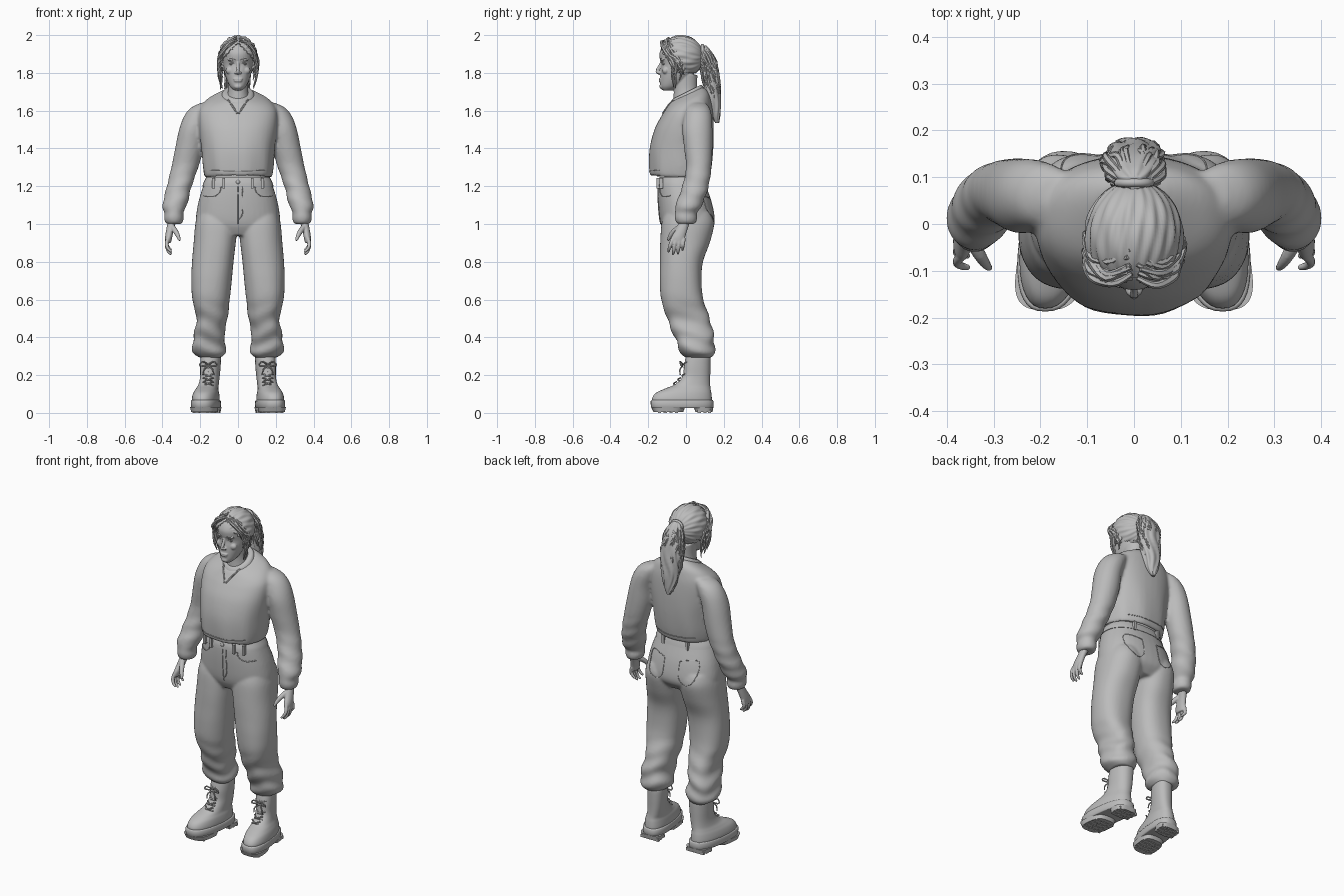
import bpy, bmesh, math, random
from mathutils import Vector, Matrix
from mathutils.bvhtree import BVHTree

random.seed(4)
if "Cube" in bpy.data.objects:
    bpy.data.objects.remove(bpy.data.objects["Cube"])

grey = bpy.data.materials.new("plain grey")
grey.use_nodes = True
GREY = (0.5, 0.5, 0.5, 1)
grey.diffuse_color = GREY
grey.node_tree.nodes["Principled BSDF"].inputs["Base Color"].default_value = GREY


def finish(bm, name, mirror=False):
    if mirror:
        geom = bmesh.ops.duplicate(bm, geom=bm.verts[:] + bm.edges[:] + bm.faces[:])["geom"]
        for v in (g for g in geom if isinstance(g, bmesh.types.BMVert)):
            v.co.x *= -1
    bmesh.ops.recalc_face_normals(bm, faces=bm.faces)
    me = bpy.data.meshes.new(name)
    bm.to_mesh(me)
    bm.free()
    me.materials.append(grey)
    ob = bpy.data.objects.new(name, me)
    bpy.context.collection.objects.link(ob)
    select([ob])
    bpy.ops.object.shade_smooth_by_angle(angle=math.radians(50))
    return ob


def select(obs):
    bpy.ops.object.select_all(action="DESELECT")
    for o in obs:
        o.select_set(True)
    bpy.context.view_layer.objects.active = obs[0]


def smooth_path(rows, steps):
    """Catmull-Rom interpolation of equal-length tuples."""
    out, last = [], len(rows) - 1
    for i in range(last):
        a, b, c, d = (rows[max(0, min(last, i + k))] for k in (-1, 0, 1, 2))
        for s in range(steps):
            t = s / steps
            out.append([q + .5 * t * (r - p + t * (2*p - 5*q + 4*r - w + t * (3*(q - r) + w - p)))
                        for p, q, r, w in zip(a, b, c, d)])
    return out + [list(rows[-1])]


def skin(bm, rings):
    for a, b in zip(rings, rings[1:]):
        for i in range(len(a)):
            j = (i + 1) % len(a)
            bm.faces.new((a[i], a[j], b[j], b[i]))
    bm.faces.new(rings[0])
    bm.faces.new(rings[-1])


def loft(name, rows, mirror=False, segs=40, steps=5, power=2.3, fold=None, shear=0):
    """Rows are height, x range, y range and tilt."""
    bm, rings = bmesh.new(), []
    for z, x0, x1, y0, y1, tilt in smooth_path([tuple(r) + (0,) * (6 - len(r)) for r in rows], steps):
        ring = []
        for i in range(segs):
            a = math.tau * i / segs
            c, s = (math.copysign(abs(f) ** (2 / power), f) for f in (math.cos(a), math.sin(a)))
            k = 1 + (fold(z, a) if fold else 0)
            y = (y0 + y1) / 2 + k * s * (y1 - y0) / 2
            x = (x0 + x1) / 2 + k * c * (x1 - x0) / 2 - shear * y
            ring.append(bm.verts.new((x, y, z + tilt * s * (y1 - y0) / 2)))
        rings.append(ring)
    skin(bm, rings)
    return finish(bm, name, mirror)


def tubes(name, paths, mirror=False, sides=8, steps=4):
    """Each path holds points with a radius: x, y, z, r."""
    bm = bmesh.new()
    for path in paths:
        pts, rings = smooth_path(path, steps), []
        for i, p in enumerate(pts):
            d = Vector(pts[min(i + 1, len(pts) - 1)][:3]) - Vector(pts[max(i - 1, 0)][:3])
            rot = d.to_track_quat("Z", "Y")
            rings.append([bm.verts.new(Vector(p[:3]) + rot @ Vector(
                (p[3] * math.cos(math.tau * k / sides), p[3] * math.sin(math.tau * k / sides), 0)))
                for k in range(sides)])
        skin(bm, rings)
    return finish(bm, name, mirror)


def balls(name, specs, mirror=False):
    bm = bmesh.new()
    for loc, size in specs:
        m = Matrix.Translation(loc) @ Matrix.Diagonal((*size, 1))
        bmesh.ops.create_uvsphere(bm, u_segments=20, v_segments=14, radius=1, matrix=m)
    return finish(bm, name, mirror)


def boxes(name, specs, mirror=False):
    bm = bmesh.new()
    for loc, size in specs:
        m = Matrix.Translation(loc) @ Matrix.Diagonal((*size, 1))
        bmesh.ops.create_cube(bm, size=1, matrix=m)
    return finish(bm, name, mirror)


def blend(name, obs, voxel, rounds):
    select(obs)
    bpy.ops.object.join()
    ob = obs[0]
    ob.name = name
    r = ob.modifiers.new("blend", "REMESH")
    r.mode, r.voxel_size, r.use_smooth_shade = "VOXEL", voxel, True
    s = ob.modifiers.new("soften", "SMOOTH")
    s.factor, s.iterations = .5, rounds
    return ob


def seams(name, target, lines, front=True, r=.003, mirror=False):
    """Thin raised lines laid on the surface of a part."""
    deps = bpy.context.evaluated_depsgraph_get()
    tree, way, paths = BVHTree.FromObject(target, deps), (1 if front else -1), []
    for line in lines:
        hits = [tree.ray_cast(Vector((x, -way, z)), Vector((0, way, 0)))[0] for x, z in smooth_path(line, 8)]
        paths.append([(h.x, h.y - way * .001, h.z, r) for h in hits if h])
    return tubes(name, paths, mirror, 6, 1)


# Sweater: body with a hollow hem, and sleeves, blended together
def sleeve_fold(z, a):
    return .05 * math.sin(75 * z + 2 * math.sin(a + 1)) * max(0, 1 - abs(z - 1.16) / .17)


def body_fold(z, a):
    return .012 * math.sin(9 * a + 6 * z) * max(0, min(1, (1.5 - z) * 5))


torso = loft("torso", [(1.31, -.155, .155, -.162, .1), (1.262, -.16, .16, -.168, .102, -.05),
    (1.246, -.176, .176, -.188, .12, -.05), (1.3, -.187, .187, -.195, .135),
    (1.4, -.195, .195, -.192, .145), (1.5, -.207, .207, -.167, .147), (1.58, -.21, .21, -.132, .143, .08),
    (1.625, -.195, .195, -.11, .135, .18), (1.66, -.155, .155, -.095, .122, .32),
    (1.685, -.086, .086, -.085, .092, .47)], fold=body_fold)
sleeves = loft("sleeves", [(1.0, .295, .382, -.05, .05), (1.03, .287, .392, -.06, .06),
    (1.06, .29, .39, -.058, .06), (1.1, .27, .4, -.055, .085), (1.2, .245, .377, -.02, .12),
    (1.3, .21, .353, 0, .135), (1.4, .182, .333, -.01, .14), (1.5, .165, .312, -.02, .14),
    (1.57, .14, .286, -.012, .137), (1.615, .12, .25, 0, .125), (1.64, .1, .2, .02, .105)],
    mirror=True, power=2, fold=sleeve_fold)
sweater = blend("sweater", [torso, sleeves], .009, 6)

# Collar, placket and hem stitching
loft("collar", [(1.655, -.098, .098, -.098, .102, .5), (1.69, -.082, .082, -.08, .088, .5),
    (1.7, -.07, .07, -.07, .08, .5)], power=2)
seams("neck_placket", sweater, [[(.055, 1.66), (.03, 1.625), (.004, 1.585)]], r=.005, mirror=True)
seams("front_hem", sweater, [[(-.15, 1.285), (0, 1.28), (.15, 1.285)]], r=.002)
seams("back_hem", sweater, [[(-.13, 1.275), (0, 1.27), (.13, 1.275)]], False, .002)
loft("waist_skin", [(1.2, -.15, .15, -.11, .08), (1.33, -.145, .145, -.12, .09)])


# Trousers: hips and legs blended together
def leg_fold(z, a):
    low = max(0, min(1, (.63 - z) * 4))
    return .057 * low * math.sin(62 * z + 1.6 * math.sin(a * 2)) + .018 * math.sin(3 * a + 9 * z)


hips = loft("hips", [(.94, -.18, .18, -.105, .105), (1.0, -.222, .222, -.134, .15), (1.1, -.213, .213, -.146, .14),
    (1.2, -.185, .185, -.148, .107), (1.245, -.166, .166, -.138, .09)])
legs = loft("legs", [(.293, .09, .205, -.005, .135), (.318, .068, .236, -.029, .148), (.36, .066, .241, -.045, .15),
    (.42, .073, .233, -.07, .143), (.5, .057, .221, -.1, .125), (.6, .045, .243, -.13, .093),
    (.7, .033, .247, -.137, .084), (.8, .022, .242, -.137, .091), (.9, .01, .233, -.137, .125),
    (1.0, 0, .225, -.132, .147), (1.06, .01, .21, -.115, .132)], mirror=True, fold=leg_fold)
trousers = blend("trousers", [hips, legs], .008, 4)
loft("waistband", [(1.198, -.189, .189, -.152, .11), (1.22, -.182, .182, -.149, .103), (1.248, -.168, .168, -.14, .092)])
boxes("belt_loops", [((.075, -.148, 1.215), (.014, .016, .055)), ((.13, -.13, 1.215), (.014, .018, .055)),
                     ((.08, .1, 1.22), (.014, .016, .055))], True)
balls("waist_button", [((0, -.15, 1.222), (.011, .006, .011))])
seams("front_pockets", trousers, [[(.09, 1.2), (.1, 1.165), (.135, 1.145), (.18, 1.15)]], mirror=True)
seams("fly", trousers, [[(0, 1.2), (0, 1.1), (0, 1.0)], [(.024, 1.2), (.025, 1.08), (.018, 1.04), (.002, 1.02)]], r=.0025)
seams("back_pockets", trousers, [[(.05, 1.13), (.15, 1.14), (.15, 1.04), (.1, 1.0), (.055, 1.03), (.05, 1.13)]],
      False, .002, True)

# Boots with chunky soles, treads and laces
loft("boot_uppers", [(.045, .1, .235, -.175, .137), (.075, .098, .238, -.18, .137), (.105, .102, .232, -.16, .134),
    (.127, .108, .222, -.115, .13), (.15, .108, .212, -.06, .128), (.19, .105, .206, -.019, .128),
    (.25, .1, .206, -.01, .13), (.3, .1, .204, 0, .13), (.32, .11, .195, .01, .12)], True, shear=.12)
loft("boot_soles", [(.025, .1, .236, -.178, .138), (.03, .094, .241, -.185, .145), (.062, .094, .241, -.187, .145),
    (.068, .1, .236, -.18, .14)], True, steps=2, power=2.6, shear=.12)
loft("forefoot_pads", [(.004, .1, .234, -.172, -.015), (.03, .095, .24, -.184, -.005)], True, steps=1, power=3, shear=.12)
loft("heel_pads", [(.004, .105, .228, .05, .14), (.03, .1, .234, .042, .145)], True, steps=1, power=3, shear=.12)
boxes("tread_lugs", [((x - .12 * y, y, .008), (.034, .017, .016)) for x in (.124, .166, .208)
                     for y in (-.14, -.11, -.08, -.05, .07, .1, .125)], True)
laces = []
for i in range(6):
    z = .145 + i * .021
    y = -.062 + .056 * min(1, i / 2.5)
    laces += [[(.13, y + .012, z, .004), (.157, y - .004, z + .01, .004), (.185, y + .012, z + .02, .004)],
              [(.185, y + .012, z, .004), (.157, y - .004, z + .01, .004), (.13, y + .012, z + .02, .004)]]
for s in (-1, 1):
    laces.append([(.157, -.015, .255, .004), (.157 + s * .03, -.032, .272, .004),
                  (.157 + s * .045, -.025, .25, .004), (.157, -.017, .25, .004)])
    laces.append([(.157, -.015, .25, .004), (.157 + s * .022, -.032, .23, .004), (.157 + s * .03, -.03, .2, .003)])
tubes("boot_laces", laces, True, 6)

# Hands
palm = loft("palm", [(.9, .355, .385, -.078, -.008), (.93, .348, .386, -.078, -.004),
    (.97, .34, .38, -.055, .008), (1.02, .325, .37, -.03, .025)], True, 20, power=2)
fingers = []
for i in range(4):
    y, drop = -.069 + i * .019, (.0, .013, .01, -.008)[i]
    fingers.append([(.37, y, .925, .0105), (.378, y - .012 + i * .003, .895, .0105),
                    (.37, y - .02 + i * .005, .87 - drop, .009), (.352, y - .024 + i * .006, .852 - drop, .006)])
fingers.append([(.35, -.03, .985, .016), (.33, -.065, .96, .014), (.317, -.085, .935, .011), (.308, -.095, .912, .007)])
blend("hands", [palm, tubes("fingers", fingers, True)], .0035, 2)

# Head, with features blended into the skull
skull = loft("skull", [(1.708, -.022, .022, -.125, -.07), (1.728, -.042, .042, -.136, -.035),
    (1.765, -.06, .06, -.138, .015), (1.81, -.073, .073, -.136, .05), (1.845, -.078, .078, -.131, .06),
    (1.875, -.08, .08, -.139, .07), (1.91, -.08, .08, -.139, .07), (1.95, -.07, .07, -.115, .055),
    (1.975, -.04, .04, -.07, .02)], power=2.1)
neck = loft("neck", [(1.6, -.08, .08, -.07, .08), (1.67, -.06, .06, -.066, .07), (1.72, -.052, .052, -.065, .06),
    (1.79, -.054, .054, -.07, .06)], power=2)
features = balls("features", [((.03, -.123, 1.868), (.026, .014, .007)), ((.042, -.108, 1.812), (.024, .018, .02)),
    ((.01, -.141, 1.801), (.009, .012, .007)), ((.083, -.02, 1.835), (.01, .018, .03)),
    ((.008, -.136, 1.767), (.017, .009, .005)), ((.006, -.135, 1.757), (.016, .01, .006))], True)
nose = tubes("nose", [[(0, -.126, 1.865, .008), (0, -.14, 1.835, .008), (0, -.153, 1.808, .01), (0, -.14, 1.797, .007)]])
chin = balls("chin", [((0, -.127, 1.728), (.022, .014, .014))])
blend("head", [skull, neck, features, nose, chin], .0035, 4)
balls("eyes", [((.031, -.113, 1.846), (.014, .013, .006))], True)
tubes("eyelids_and_brows", [[(.015, -.124, 1.847, .002), (.031, -.127, 1.853, .0025), (.048, -.115, 1.846, .002)],
    [(.014, -.135, 1.869, .0015), (.035, -.132, 1.876, .003), (.056, -.115, 1.87, .0015)]], True, 6)

# Swept-back hair: ridges converge on the ponytail tie
bm = bmesh.new()
bmesh.ops.create_uvsphere(bm, u_segments=112, v_segments=40, radius=1, matrix=Matrix.Rotation(math.pi / 2, 4, "X"))
for v in bm.verts:
    phi = math.atan2(v.co.z, v.co.x)
    k = 1 + .022 * math.sin(22 * phi + 5 * v.co.y) + .014 * math.sin(13 * phi - 4 * v.co.y)
    v.co = Vector((v.co.x * k * .104, v.co.y * .118 - .025, v.co.z * k * .113 + 1.885))
bare = [f for f in bm.faces for c in [f.calc_center_median()]
        if c.z < (1.96 - 1.0 * abs(c.x) if c.y < -.06 else 1.8)]
bmesh.ops.delete(bm, geom=bare, context="FACES")
bmesh.ops.solidify(bm, geom=bm.faces[:], thickness=.008)
finish(bm, "hair_cap")


# Loose locks framing the face
def jitter(p, amount):
    return tuple(c + random.uniform(-amount, amount) for c in p[:3]) + (p[3],)


locks = []
for s in (-1, 1):
    for i in range(14):
        back, end = random.uniform(0, .06), random.uniform(1.71, 1.82)
        lock = [(s * .012, -.112 + back, 1.975 + back * .15, .005), (s * .05, -.13 + back, 1.953, .008),
                (s * .084, -.112 + back, 1.907, .009), (s * .097, -.085 + back, 1.86, .009),
                (s * .096, -.078 + back, (1.86 + end) / 2, .007), (s * .086, -.075 + back, end, .002)]
        locks.append([jitter(p, .008) for p in lock])
tubes("face_framing_locks", locks, sides=6)

# Ponytail with wavy strands
loft("ponytail", [(1.535, -.01, .01, .155, .175), (1.59, -.036, .036, .128, .182), (1.68, -.056, .056, .102, .184),
    (1.78, -.062, .062, .093, .177), (1.87, -.054, .054, .085, .157), (1.925, -.035, .035, .07, .125),
    (1.945, -.015, .015, .075, .105)], fold=lambda z, a: .07 * math.sin(8 * a + 3 * math.sin(22 * z)), segs=64)
strands = []
for i in range(36):
    a = math.tau * i / 36
    c, s, end = math.cos(a), math.sin(a), random.uniform(1.55, 1.68)
    path = [(c * .025, .09 + s * .02, 1.93, .006)]
    for k in range(1, 7):
        t = k / 6
        w = math.sin(math.pi * (.2 + .72 * t))
        path.append(jitter((c * .064 * w, .105 + .05 * t + s * .041 * w, 1.93 + (end - 1.93) * t, .009 - .006 * t), .009))
    strands.append(path)
tubes("ponytail_strands", strands, sides=6)
tubes("hair_tie", [[(.035 * math.cos(t), .088, 1.915 + .03 * math.sin(t), .009)
                    for t in [math.tau * k / 12 for k in range(13)]]], steps=2)
